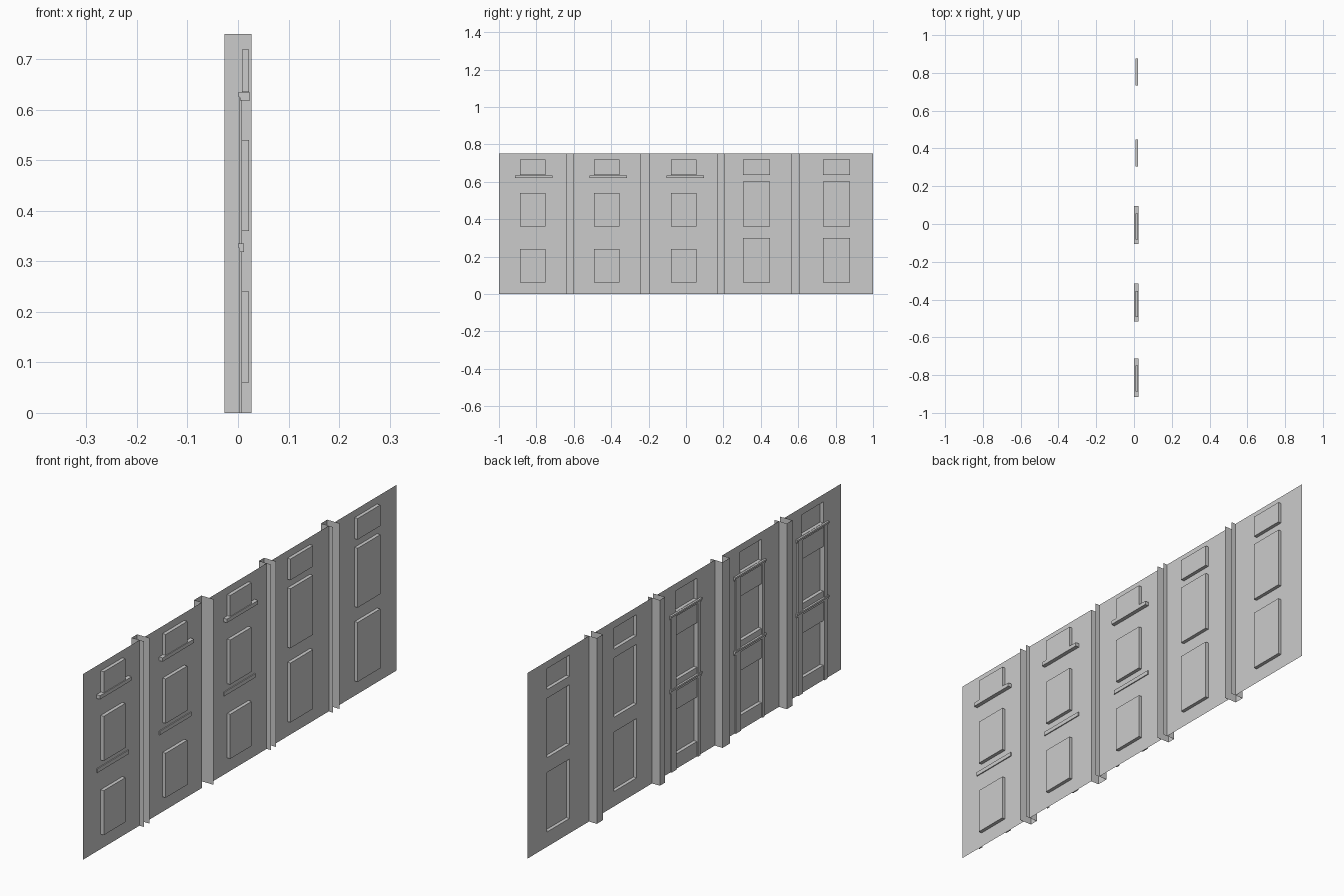
import bpy

if "Cube" in bpy.data.objects:
    bpy.data.objects.remove(bpy.data.objects["Cube"])

WALL, BACK, FRONT = 0.008, 0.022, -0.027
DEEP = 0.027


def make(name, quads):
    """Object from a list of quads, each with four corner points."""
    verts = [p for q in quads for p in q]
    faces = [tuple(range(i, i + 4)) for i in range(0, len(verts), 4)]
    me = bpy.data.meshes.new(name)
    me.from_pydata(verts, [], faces)
    ob = bpy.data.objects.new(name, me)
    bpy.context.collection.objects.link(ob)
    return ob


def rect_x(x, y0, y1, z0, z1):
    return [(x, y1, z0), (x, y0, z0), (x, y0, z1), (x, y1, z1)]


def recess(y0, y1, z0, z1):
    """Blind window pocket sunk from the wall sheet towards +x."""
    ring = [(y0, z0), (y1, z0), (y1, z1), (y0, z1)]
    quads = [rect_x(BACK, y0, y1, z0, z1)]
    for i in range(4):
        a, b = ring[i], ring[(i + 1) % 4]
        quads.append([(WALL, *a), (WALL, *b), (BACK, *b), (BACK, *a)])
    return quads


def wall_bay(name, y0, y1, wy0, wy1, windows):
    """Wall sheet with a column of sunken windows."""
    quads = [rect_x(WALL, y0, wy0, 0, 0.75), rect_x(WALL, wy1, y1, 0, 0.75)]
    z = 0
    for z0, z1 in windows:
        quads.append(rect_x(WALL, wy0, wy1, z, z0))
        quads += recess(wy0, wy1, z0, z1)
        z = z1
    quads.append(rect_x(WALL, wy0, wy1, z, 0.75))
    make(name, quads)


def extrude_profile(name, pts, y0, y1):
    """Closed xz profile drawn out along y, with end caps."""
    n = len(pts)
    verts = [(x, y, z) for y in (y0, y1) for x, z in pts]
    faces = [(i, (i + 1) % n, (i + 1) % n + n, i + n) for i in range(n)]
    faces += [tuple(reversed(range(n))), tuple(range(n, 2 * n))]
    me = bpy.data.meshes.new(name)
    me.from_pydata(verts, [], faces)
    ob = bpy.data.objects.new(name, me)
    bpy.context.collection.objects.link(ob)


def box_profile(x0, x1, z0, z1):
    return [(x0, z0), (x1, z0), (x1, z1), (x0, z1)]


short = [(0.06, 0.24), (0.36, 0.54), (0.635, 0.72)]
tall = [(0.06, 0.30), (0.36, 0.60), (0.635, 0.72)]

# Wall bays: y start, y end, window start, window end, windows, frame span
bays = [
    (-1.0, -0.64, -0.888, -0.75, short, (-0.915, -0.713)),
    (-0.605, -0.242, -0.493, -0.355, short, (-0.515, -0.315)),
    (-0.195, 0.172, -0.081, 0.055, short, (-0.105, 0.095)),
    (0.205, 0.568, 0.304, 0.448, tall, None),
    (0.608, 1.0, 0.733, 0.877, tall, None),
]

for i, (y0, y1, w0, w1, wins, frame) in enumerate(bays, 1):
    wall_bay(f"wall_bay_{i}", y0, y1, w0, w1, wins)
    if not frame:
        continue
    f0, f1 = frame
    # Posts either side of the window
    for side, (a, b) in {"a": (f0 + 0.008, w0), "b": (w1, f1 - 0.008)}.items():
        extrude_profile(f"window_post_{i}{side}",
                        box_profile(0.003, WALL, 0, 0.625), a, b)
    # Middle sill, with a stepped underside
    extrude_profile(f"sill_{i}", [(0.003, 0.319), (0.012, 0.319), (0.012, 0.335),
                                  (0, 0.335), (0, 0.328), (0.003, 0.326)], f0, f1)
    # Cornice, with a stepped underside
    extrude_profile(f"cornice_{i}", [(0.004, 0.619), (0.024, 0.619), (0.024, 0.634),
                                     (0, 0.634), (0, 0.627), (0.004, 0.624)], f0, f1)

# Open-backed channel pilasters between the bays
for i in range(4):
    y0, y1 = bays[i][1], bays[i + 1][0]
    near = WALL if i == 1 else DEEP
    path = [(near, y0), (FRONT, y0), (FRONT, y1), (DEEP, y1)]
    make(f"pilaster_{i + 1}",
         [[(*a, 0), (*b, 0), (*b, 0.75), (*a, 0.75)] for a, b in zip(path, path[1:])])
